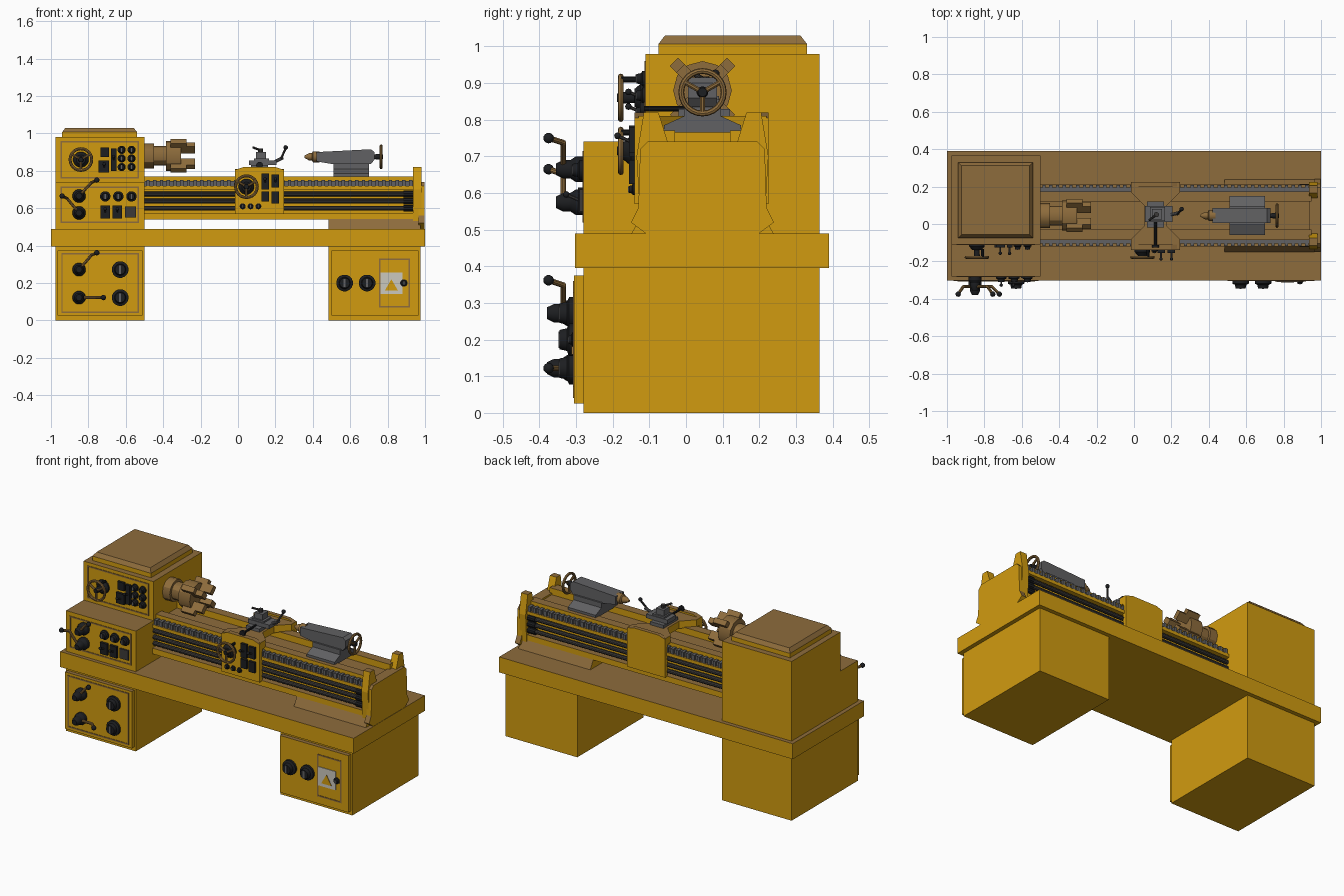
import bpy, bmesh
from math import cos, sin, pi
from mathutils import Vector

cube = bpy.data.objects.get("Cube")
if cube:
    bpy.data.objects.remove(cube)


def material(name, *rgb):
    m = bpy.data.materials.new(name)
    m.use_nodes = True
    m.diffuse_color = (*rgb, 1)
    m.node_tree.nodes["Principled BSDF"].inputs["Base Color"].default_value = (*rgb, 1)
    return m


YELLOW = material("machine yellow", 0.64, 0.33, 0.005)
BROWN = material("bronze brown", 0.27, 0.15, 0.045)
BLACK = material("black plastic", 0.012, 0.013, 0.015)
STEEL = material("grey steel", 0.12, 0.12, 0.125)
DARK = material("dark steel", 0.045, 0.042, 0.04)
WHITE = material("label white", 0.6, 0.58, 0.52)
CY, CZ = 0.045, 0.88  # spindle axis


def finish(name, bm, mat, smooth=False):
    bmesh.ops.recalc_face_normals(bm, faces=bm.faces)
    bm.normal_update()
    me = bpy.data.meshes.new(name)
    me.materials.append(mat)
    if mat is YELLOW:  # upward surfaces of the castings are brown
        me.materials.append(BROWN)
        for f in bm.faces:
            f.material_index = int(f.normal.z > 0.3)
    bm.to_mesh(me)
    bm.free()
    ob = bpy.data.objects.new(name, me)
    bpy.context.collection.objects.link(ob)
    if smooth:
        bpy.ops.object.select_all(action='DESELECT')
        ob.select_set(True)
        bpy.context.view_layer.objects.active = ob
        bpy.ops.object.shade_smooth_by_angle()
    return ob


def boxes(name, mat, *spans):
    """Boxes given as x0, x1, y0, y1, z0, z1, joined in one object."""
    bm = bmesh.new()
    for x0, x1, y0, y1, z0, z1 in spans:
        for v in bmesh.ops.create_cube(bm, size=1)["verts"]:
            v.co = ((x0 + x1) / 2 + v.co.x * (x1 - x0),
                    (y0 + y1) / 2 + v.co.y * (y1 - y0),
                    (z0 + z1) / 2 + v.co.z * (z1 - z0))
    return finish(name, bm, mat)


def prism(name, mat, points, a, b, axis="x"):
    """Extrude a (y, z) profile along x, or an (x, y) profile along z, or (x, z) along y."""
    place = {"x": lambda p, d: (d, p[0], p[1]), "z": lambda p, d: (p[0], p[1], d),
             "y": lambda p, d: (p[0], d, p[1])}[axis]
    bm = bmesh.new()
    face = bm.faces.new([bm.verts.new(place(p, a)) for p in points])
    new = bmesh.ops.extrude_face_region(bm, geom=[face])["geom"]
    shift = Vector(place((0, 0), b - a))
    bmesh.ops.translate(bm, vec=shift, verts=[v for v in new if isinstance(v, bmesh.types.BMVert)])
    return finish(name, bm, mat)


def mirrored(half):
    """Close a (distance, z) half profile around the spindle plane."""
    return [(CY - d, z) for d, z in half] + [(CY + d, z) for d, z in reversed(half)]


def lathe(name, mat, origin, axis, profile, n=16):
    """Turn (radius, distance) points around an axis."""
    bm = bmesh.new()
    w = Vector(axis).normalized()
    u = w.orthogonal().normalized()
    v = w.cross(u)
    rings = [[bm.verts.new(Vector(origin) + w * d + (u * cos(t) + v * sin(t)) * r)
              for t in (2 * pi * (i + 0.5) / n for i in range(n))] for r, d in profile]
    for a, b in zip(rings, rings[1:]):
        for i in range(n):
            bm.faces.new((a[i], a[(i + 1) % n], b[(i + 1) % n], b[i]))
    bm.faces.new(rings[0])
    bm.faces.new(rings[-1])
    return finish(name, bm, mat, True)


def rod(name, mat, a, b, r, n=10):
    d = Vector(b) - Vector(a)
    return lathe(name, mat, a, d, [(r, 0), (r, d.length)], n)


def ball(name, mat, p, r):
    bm = bmesh.new()
    bmesh.ops.create_uvsphere(bm, u_segments=12, v_segments=8, radius=r)
    bmesh.ops.translate(bm, vec=p, verts=bm.verts)
    return finish(name, bm, mat, True)


def lever(name, base, bend, end, r=0.008):
    rod(name + "_arm", BROWN, base, bend, r)
    ball(name + "_elbow", BROWN, bend, r)
    rod(name + "_tip", BROWN, bend, end, r)
    ball(name + "_ball", BLACK, end, r * 1.8)


def frame(name, x0, x1, z0, z1, y, t=0.008):
    boxes(name, BROWN, (x0, x1, y - 0.003, y, z0, z0 + t), (x0, x1, y - 0.003, y, z1 - t, z1),
          (x0, x0 + t, y - 0.003, y, z0, z1), (x1 - t, x1, y - 0.003, y, z0, z1))


def wheel(name, centre, axis, r, depth):
    """Spoked handwheel with a hub reaching back along the axis."""
    c, w = Vector(centre), Vector(axis)
    bpy.ops.mesh.primitive_torus_add(location=c, rotation=w.to_track_quat('Z', 'Y').to_euler(),
                                     major_radius=r - 0.007, minor_radius=0.008,
                                     major_segments=24, minor_segments=8)
    ob = bpy.context.object
    ob.name = name + "_rim"
    ob.data.materials.append(BROWN)
    bpy.ops.object.shade_smooth_by_angle()
    u = Vector((0, 0, 1))
    v = w.cross(u)
    for k in range(3):
        t = 2 * pi * k / 3 + pi
        rod(f"{name}_spoke_{k}", BROWN, c, c + (u * cos(t) + v * sin(t)) * (r - 0.007), 0.007, 8)
    lathe(name + "_hub", BLACK, c + w * 0.01, -w, [(0.012, 0), (0.016, 0.015), (0.014, depth)])


def dial(name, x, z, y, r, depth):
    lathe(name, BLACK, (x, y, z), (0, -1, 0),
          [(r, 0), (r, depth * 0.35), (r * 0.7, depth * 0.5), (r * 0.6, depth)])
    boxes(name + "_mark", STEEL, (x - r * 0.12, x + r * 0.12, y - depth - 0.003, y - depth,
                                  z - r * 0.5, z + r * 0.5))


# Pedestals, bench slab and headstock housing
boxes("pedestals", YELLOW, (-0.975, -0.5, -0.28, 0.365, 0, 0.4), (0.485, 0.975, -0.28, 0.365, 0, 0.4))
boxes("pedestal_panels", YELLOW, (-0.965, -0.51, -0.305, -0.27, 0.025, 0.375),
      (0.5, 0.965, -0.305, -0.27, 0.025, 0.375))
boxes("bench_slab", YELLOW, (-1, 1, -0.303, 0.39, 0.395, 0.49))
prism("headstock_housing", YELLOW, [(-0.28, 0.485), (0.365, 0.485), (0.365, 0.98), (-0.11, 0.98),
                                    (-0.11, 0.74), (-0.28, 0.74)], -0.975, -0.5)
cap = boxes("headstock_cap", YELLOW, (-0.94, -0.54, -0.075, 0.33, 0.975, 1.03))
bm = bmesh.new()
bm.from_mesh(cap.data)
top = [f for f in bm.faces if f.normal.z > 0.9]
bmesh.ops.inset_region(bm, faces=top, thickness=0.025)
for v in bm.verts:
    if v.co.z > 1 and v not in top[0].verts:
        v.co.z = 1.007
bm.normal_update()
for f in bm.faces:
    f.material_index = int(f.normal.z > 0.3)
bm.to_mesh(cap.data)
bm.free()

frame("upper_headstock_frame", -0.95, -0.53, 0.76, 0.96, -0.11)
frame("lower_headstock_frame", -0.95, -0.53, 0.52, 0.715, -0.28)
frame("left_pedestal_frame", -0.945, -0.53, 0.04, 0.36, -0.305)
frame("door_frame", 0.755, 0.92, 0.07, 0.33, -0.305)

# Bed with ways, racks and feed rods
prism("bed", YELLOW, mirrored([(0.165, 0.54), (0.165, 0.575), (0.12, 0.575), (0.12, 0.7), (0.165, 0.7),
                               (0.165, 0.72), (0.13, 0.72), (0.13, 0.77), (0.075, 0.77), (0.075, 0.73)]),
      -0.5, 0.95)
prism("bed_foot", YELLOW, mirrored([(0.195, 0.488), (0.16, 0.55)]), 0.485, 0.975)
prism("end_bracket", YELLOW, mirrored([(0.17, 0.53), (0.18, 0.7), (0.16, 0.82), (0.12, 0.82), (0.095, 0.74)]),
      0.935, 0.98)
prism("end_cover", YELLOW, mirrored([(0.155, 0.49), (0.195, 0.52), (0.175, 0.56), (0.17, 0.72), (0.15, 0.74)]),
      0.965, 0.998)
for side, s in (("front", -1), ("back", 1)):
    y = [sorted((CY + s * a, CY + s * b)) for a, b in ((0.13, 0.15), (0.13, 0.163))]
    boxes(side + "_rack", STEEL, (-0.5, 0.94, *y[0], 0.72, 0.745),
          *[(-0.49 + i * 0.036, -0.472 + i * 0.036, *y[1], 0.72, 0.75) for i in range(40)])
    for k in range(3):
        z = 0.6 + 0.038 * k
        rod(f"{side}_feed_rod_{k}", DARK, (-0.5, CY + s * 0.148, z), (0.94, CY + s * 0.148, z), 0.013)
        rod(f"{side}_rod_bearing_{k}", BLACK, (0.885, CY + s * 0.15, z), (0.935, CY + s * 0.15, z), 0.018)

# Carriage saddle, aprons and cross slide
x0, x1, xa, xb = -0.015, 0.245, 0.055, 0.175
prism("saddle", YELLOW, [(x0, -0.13), (x1, -0.13), (x1, -0.08), (xb, -0.01), (xb, 0.1), (x1, 0.17), (x1, 0.22),
                         (x0, 0.22), (x0, 0.17), (xa, 0.1), (xa, -0.01), (x0, -0.08)], 0.765, 0.81, "z")
for side, y0, y1 in (("front", -0.14, -0.11), ("back", 0.2, 0.225)):
    prism(side + "_apron", YELLOW, [(x0, 0.57), (x1, 0.57), (x1, 0.805), (0.2, 0.82), (0.03, 0.82), (x0, 0.805)],
          y0, y1, "y")
boxes("cross_slide", STEEL, (0.07, 0.16, -0.02, 0.12, 0.8, 0.83), (0.06, 0.205, 0.01, 0.095, 0.83, 0.855))
boxes("tool_post", STEEL, (0.085, 0.165, 0.015, 0.09, 0.855, 0.865), (0.095, 0.15, 0.025, 0.08, 0.865, 0.9))
rod("tool_post_stud", DARK, (0.12, 0.05, 0.89), (0.12, 0.05, 0.918), 0.014)
rod("cross_feed_screw", BLACK, (0.115, -0.12, 0.83), (0.115, 0.02, 0.83), 0.007)
rod("tool_clamp_arm", DARK, (0.12, 0.05, 0.91), (0.08, 0.02, 0.925), 0.006)
lathe("cross_feed_knob", BLACK, (0.115, -0.125, 0.83), (0, 1, 0), [(0.018, 0), (0.018, 0.012)])
rod("top_slide_screw", STEEL, (0.2, 0.05, 0.85), (0.24, 0.06, 0.87), 0.009)
rod("top_slide_arm", DARK, (0.23, 0.05, 0.865), (0.255, 0.08, 0.92), 0.006)
ball("top_slide_ball", BLACK, (0.255, 0.08, 0.925), 0.012)

# Four-jaw chuck
lathe("spindle_nose", BROWN, (-0.505, CY, CZ), (1, 0, 0),
      [(0.067, 0), (0.067, 0.055), (0.052, 0.055), (0.052, 0.12), (0.08, 0.12), (0.08, 0.2)], 12)
for k in range(4):
    jaw = boxes(f"chuck_jaw_{k}", BROWN, (0, 0.13, -0.016, 0.016, 0.035, 0.085),
                (0, 0.085, -0.016, 0.016, 0.07, 0.11))
    jaw.location = (-0.36, CY, CZ)
    jaw.rotation_euler.x = pi / 4 + k * pi / 2

# Tailstock
prism("tailstock_base", STEEL, mirrored([(0.105, 0.765), (0.105, 0.785), (0.05, 0.81), (0.05, 0.84)]), 0.51, 0.7)
prism("tailstock_body", STEEL, [(0.42, 0.85), (0.51, 0.835), (0.71, 0.835), (0.73, 0.86), (0.73, 0.9),
                                (0.71, 0.915), (0.42, 0.9)], CY - 0.04, CY + 0.04, "y")
lathe("tailstock_centre", BROWN, (0.355, CY, 0.875), (1, 0, 0),
      [(0.006, 0), (0.02, 0.025), (0.02, 0.04), (0.03, 0.045), (0.03, 0.08)])
rod("tailstock_screw", DARK, (0.72, CY, 0.875), (0.77, CY, 0.875), 0.012)
wheel("tailstock_wheel", (0.765, CY, 0.875), (1, 0, 0), 0.065, 0.04)

# Handwheels on the headstock and apron
for name, x, y, z in (("headstock_wheel", -0.84, -0.11, 0.86), ("apron_wheel", 0.045, -0.14, 0.715)):
    lathe(name + "_boss", BLACK, (x, y, z), (0, -1, 0), [(0.042, 0), (0.042, 0.01), (0.025, 0.03)])
    wheel(name, (x, -0.178, z), (0, -1, 0), 0.065, 0.07)
    rod(name + "_grip", BLACK, (x + 0.03, -0.178, z + 0.05), (x + 0.03, -0.135, z + 0.05), 0.008)

# Levers on the left side of the machine
for name, z, y, dx, dz in (("upper_gear", 0.665, -0.28, 0.095, 0.085), ("lower_gear", 0.575, -0.28, -0.09, 0.09),
                           ("upper_feed", 0.272, -0.305, 0.095, 0.09), ("lower_feed", 0.122, -0.305, 0.13, 0)):
    lathe(name + "_boss", BLACK, (-0.85, y, z), (0, -1, 0),
          [(0.036, 0), (0.036, 0.02), (0.026, 0.035), (0.026, 0.055), (0.016, 0.075)])
    lever(name + "_lever", (-0.85, -0.335, z), (-0.85 + dx * 0.7, -0.335, z + dz * 0.85),
          (-0.85 + dx, -0.375, z + dz))

# Dials
for i, (x, z) in enumerate([(-0.63, 0.272), (-0.63, 0.122), (0.57, 0.2), (0.69, 0.2)]):
    dial(f"pedestal_dial_{i}", x, z, -0.305, 0.045, 0.04)
for i in range(3):
    dial(f"feed_dial_{i}", -0.71 + 0.07 * i, 0.663, -0.28, 0.028, 0.03)
    dial(f"apron_button_{i}", 0.025 + 0.042 * i, 0.61, -0.14, 0.016, 0.015)
    for j in range(2):
        dial(f"speed_dial_{i}_{j}", -0.622 + 0.053 * j, 0.82 + 0.046 * i, -0.11, 0.022, 0.025)

# Switch blocks and small toggles
boxes("headstock_switches", BLACK, (-0.735, -0.69, -0.125, -0.11, 0.875, 0.925),
      (-0.745, -0.69, -0.125, -0.11, 0.79, 0.855), (-0.68, -0.65, -0.125, -0.11, 0.8, 0.92))
boxes("feed_switches", BLACK, (-0.735, -0.685, -0.295, -0.28, 0.545, 0.615),
      (-0.67, -0.62, -0.295, -0.28, 0.545, 0.615))
boxes("feed_display", DARK, (-0.605, -0.545, -0.29, -0.28, 0.55, 0.61))
boxes("apron_switches", BLACK, (0.125, 0.165, -0.155, -0.14, 0.7, 0.785), (0.18, 0.22, -0.155, -0.14, 0.71, 0.78),
      (0.125, 0.165, -0.155, -0.14, 0.635, 0.69), (0.18, 0.22, -0.155, -0.14, 0.625, 0.69))
for i, (x, y, z) in enumerate([(-0.71, -0.29, 0.58), (-0.645, -0.29, 0.58), (-0.715, -0.12, 0.82),
                               (-0.665, -0.12, 0.86), (0.145, -0.15, 0.74), (0.2, -0.15, 0.74)]):
    rod(f"toggle_{i}", DARK, (x, y, z), (x, y - 0.035, z + 0.015), 0.005, 8)
    ball(f"toggle_ball_{i}", BLACK, (x, y - 0.037, z + 0.016), 0.009)

# Electrical door label and lock
boxes("warning_label", WHITE, (0.762, 0.88, -0.309, -0.305, 0.14, 0.255))
prism("warning_sign", YELLOW, [(0.785, 0.16), (0.855, 0.16), (0.82, 0.22)], -0.312, -0.308, "y")
dial("door_lock", 0.887, 0.2, -0.305, 0.02, 0.015)
